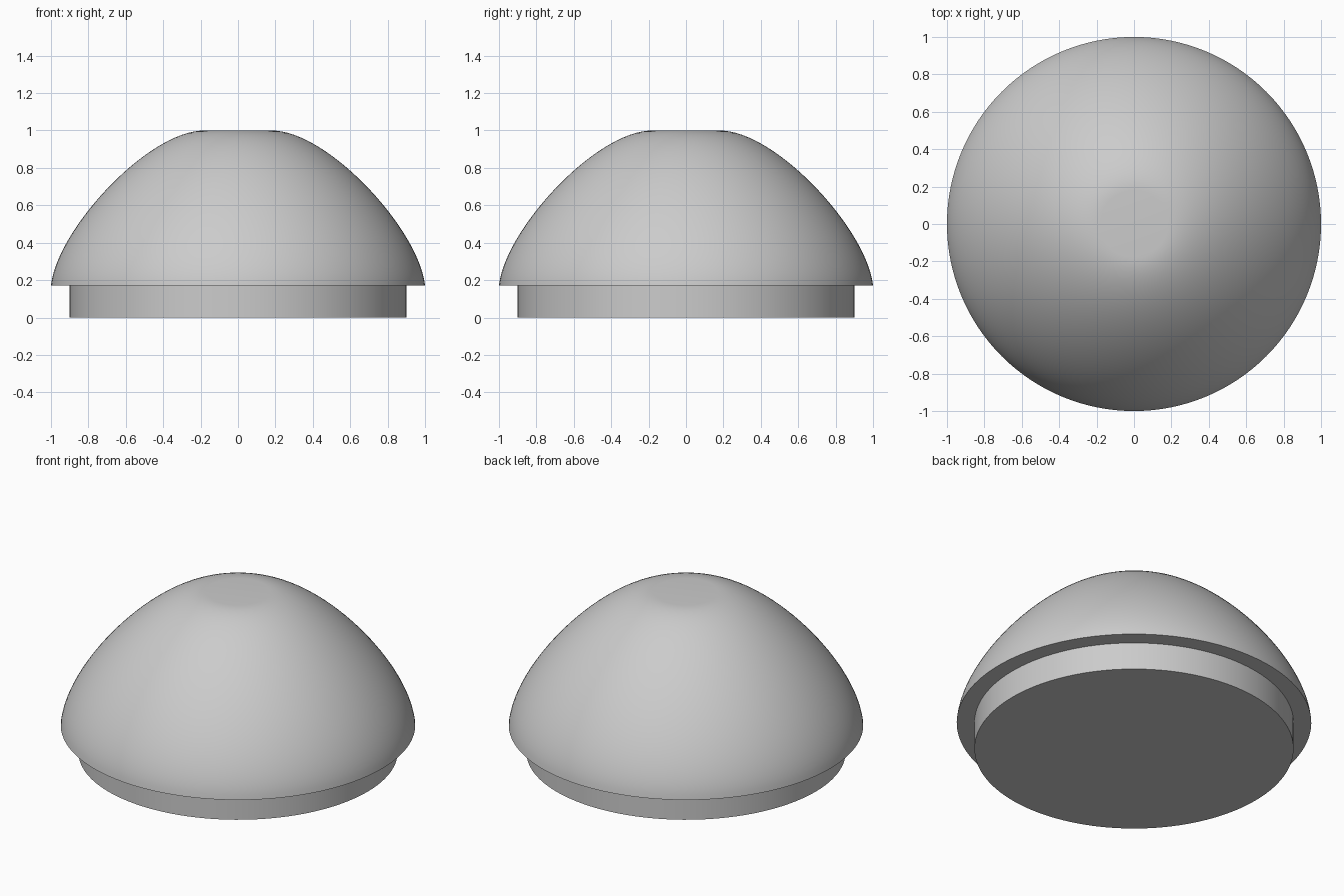
import bpy, bmesh, math
from mathutils import Vector
from mathutils.geometry import interpolate_bezier

cube = bpy.data.objects.get("Cube")
if cube:
    bpy.data.objects.remove(cube, do_unlink=True)

SEGMENTS = 128

grey = bpy.data.materials.new("plain_grey")
grey.use_nodes = True
colour = (0.6, 0.6, 0.6, 1)
grey.diffuse_color = colour
grey.node_tree.nodes["Principled BSDF"].inputs["Base Color"].default_value = colour


def lathe(name, profile):
    """Spin an (r, z) profile around z and close both ends with flat discs."""
    bm = bmesh.new()
    rings = []
    for r, z in profile:
        rings.append([bm.verts.new((r * math.cos(a), r * math.sin(a), z))
                      for a in (math.tau * i / SEGMENTS for i in range(SEGMENTS))])
    for low, high in zip(rings, rings[1:]):
        for i in range(SEGMENTS):
            j = (i + 1) % SEGMENTS
            bm.faces.new((low[i], low[j], high[j], high[i]))
    bm.faces.new(rings[0][::-1])
    bm.faces.new(rings[-1])
    mesh = bpy.data.meshes.new(name)
    bm.to_mesh(mesh)
    bm.free()
    mesh.materials.append(grey)
    obj = bpy.data.objects.new(name, mesh)
    bpy.context.collection.objects.link(obj)
    bpy.ops.object.select_all(action='DESELECT')
    obj.select_set(True)
    bpy.context.view_layer.objects.active = obj
    bpy.ops.object.shade_smooth_by_angle(angle=math.radians(30))
    return obj


# Short cylindrical plug under the dome
lathe("base_plug", [(0.9, 0), (0.9, 0.17)])

# Dome: curved side from the overhanging rim up to a small flat top
curve = interpolate_bezier(Vector((1, 0.17)), Vector((0.97, 0.47)),
                           Vector((0.48, 1)), Vector((0.18, 1)), 32)
lathe("dome", [(p.x, p.y) for p in curve])
